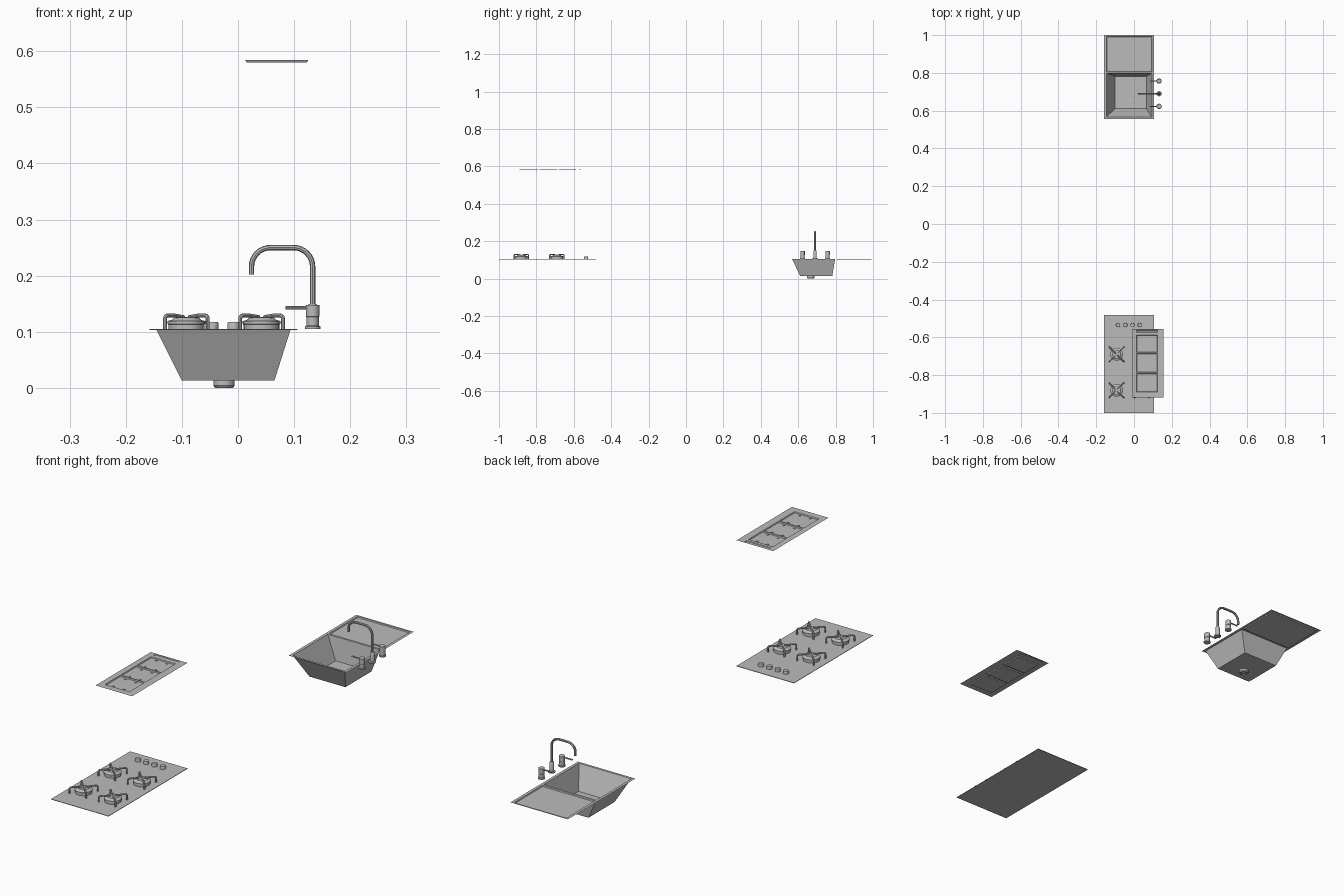
import bpy, bmesh, math
from mathutils import Vector

cube = bpy.data.objects.get("Cube")
if cube:
    bpy.data.objects.remove(cube, do_unlink=True)

steel = bpy.data.materials.new("brushed steel grey")
steel.use_nodes = True
GREY = (0.5, 0.5, 0.5, 1)
steel.diffuse_color = GREY
steel.node_tree.nodes["Principled BSDF"].inputs["Base Color"].default_value = GREY

TOP = 0.105  # worktop level


def finish(name, bm, smooth=False):
    bmesh.ops.recalc_face_normals(bm, faces=bm.faces)
    mesh = bpy.data.meshes.new(name)
    bm.to_mesh(mesh)
    bm.free()
    mesh.materials.append(steel)
    obj = bpy.data.objects.new(name, mesh)
    bpy.context.collection.objects.link(obj)
    if smooth:
        select(obj)
        bpy.ops.object.shade_smooth_by_angle(angle=math.radians(35))
    return obj


def select(obj):
    bpy.ops.object.select_all(action='DESELECT')
    obj.select_set(True)
    bpy.context.view_layer.objects.active = obj


def box(name, x, y, z):
    bm = bmesh.new()
    bmesh.ops.create_cube(bm, size=1)
    for v in bm.verts:
        v.co = [r[0] + (c + 0.5) * (r[1] - r[0]) for c, r in zip(v.co, (x, y, z))]
    return finish(name, bm)


def lathe(name, centre, profile, steps=24):
    """Turned part: profile is a list of (radius, z)."""
    bm = bmesh.new()
    verts = [bm.verts.new((centre[0] + r, centre[1], z)) for r, z in profile]
    edges = [bm.edges.new(pair) for pair in zip(verts, verts[1:])]
    bmesh.ops.spin(bm, geom=verts + edges, cent=(*centre, 0), axis=(0, 0, 1),
                   angle=math.tau, steps=steps)
    bmesh.ops.remove_doubles(bm, verts=bm.verts, dist=1e-5)
    return finish(name, bm, True)


def tube(name, points, radius):
    """Round bar along a path."""
    curve = bpy.data.curves.new(name, 'CURVE')
    curve.dimensions = '3D'
    curve.bevel_depth = radius
    curve.bevel_resolution = 2
    curve.use_fill_caps = True
    spline = curve.splines.new('POLY')
    spline.points.add(len(points) - 1)
    for p, co in zip(spline.points, points):
        p.co = (*co, 1)
    curve.materials.append(steel)
    obj = bpy.data.objects.new(name, curve)
    bpy.context.collection.objects.link(obj)
    select(obj)
    bpy.ops.object.convert(target='MESH')
    bpy.ops.object.shade_smooth_by_angle(angle=math.radians(40))
    return obj


def rounded(points, radius, steps=6):
    """Replace the inner corners of a path by arcs."""
    pts = [Vector(p) for p in points]
    path = [pts[0]]
    for a, b, c in zip(pts, pts[1:], pts[2:]):
        start = b + (a - b).normalized() * radius
        end = b + (c - b).normalized() * radius
        for i in range(steps + 1):
            t = math.pi / 2 * i / steps
            path.append(b + (start - b) * (1 - math.sin(t)) + (end - b) * (1 - math.cos(t)))
    return path + [pts[-1]]


def sheet(name, xs, ys, z, recesses):
    """Thin sheet cut on a grid; recesses maps (column, row) to its depth and floor insets."""
    bm = bmesh.new()
    grid = [[bm.verts.new((x, y, z)) for y in ys] for x in xs]
    for i in range(len(xs) - 1):
        for j in range(len(ys) - 1):
            rim = [grid[i][j], grid[i + 1][j], grid[i + 1][j + 1], grid[i][j + 1]]
            if (i, j) not in recesses:
                bm.faces.new(rim)
                continue
            depth, (west, east, south, north) = recesses[i, j]
            shifts = ((west, south), (-east, south), (-east, -north), (west, -north))
            floor = [bm.verts.new(v.co + Vector((*s, -depth))) for v, s in zip(rim, shifts)]
            bm.faces.new(floor)
            for k in range(4):
                n = (k + 1) % 4
                bm.faces.new((rim[k], rim[n], floor[n], floor[k]))
    return finish(name, bm)


# Hob plate, burners with pan supports, and knobs
box("hob_plate", (-0.158, 0.106), (-1, -0.482), (TOP - 0.002, TOP))
for bx in (-0.092, 0.042):
    for by in (-0.88, -0.69):
        lathe("burner", (bx, by), [(0.032, TOP), (0.032, 0.113), (0.034, 0.114),
                                   (0.034, 0.119), (0.026, 0.121), (0.022, 0.125), (0, 0.126)])
        for sx in (-1, 1):
            for sy in (-1, 1):
                path = [(bx + sx * r, by + sy * r, z) for r, z in
                        ((0.038, TOP), (0.038, 0.129), (0.022, 0.129), (0.005, 0.126))]
                tube("pan_support_arm", rounded(path[:3], 0.006, 3) + [path[3]], 0.0035)
for i in range(4):
    lathe("hob_knob", (-0.084 + 0.038 * i, -0.535),
          [(0.011, TOP), (0.011, 0.115), (0.010, 0.117), (0, 0.117)])

# Sink: rim, tapered bowl and shallow drainer
sheet("sink", (-0.158, -0.146, 0.094, 0.106), (0.557, 0.567, 0.797, 0.806, 0.992, 1.0), TOP,
      {(1, 1): (0.092, (0.046, 0.029, 0.044, 0.015)),
       (1, 3): (0.004, (0.002, 0.002, 0.002, 0.002))})
lathe("sink_drain", (-0.025, 0.667), [(0, 0.014), (0.015, 0.014), (0.019, 0.0145), (0.019, 0.004),
                                      (0.016, 0), (0.012, 0), (0.012, 0.004), (0, 0.004)])

# Tap: swan neck spout and two side handles with levers
TAP_X, TAP_Y = 0.133, 0.69
lathe("tap_base", (TAP_X, TAP_Y), [(0, TOP), (0.014, TOP), (0.014, 0.109), (0.009, 0.111),
                                   (0.009, 0.146), (0.007, 0.149), (0, 0.149)])
tube("tap_spout", rounded([(TAP_X, TAP_Y, 0.14), (TAP_X, TAP_Y, 0.25),
                           (0.024, TAP_Y, 0.25), (0.024, TAP_Y, 0.202)], 0.034, 8), 0.0048)
for side in (-1, 1):
    hy = TAP_Y + side * 0.067
    lathe("tap_handle", (TAP_X, hy), [(0, TOP), (0.014, TOP), (0.014, 0.109), (0.011, 0.111),
                                      (0.011, 0.126), (0.012, 0.127), (0.012, 0.148), (0, 0.148)])
    tube("tap_lever", [(TAP_X, hy, 0.143), (0.085, hy, 0.143)], 0.003)

# Extractor panel: three shallow filter trays and a control slot
HOOD = 0.584
rows = (-0.918, -0.89, -0.791, -0.785, -0.686, -0.680, -0.588, -0.575, -0.562, -0.556)
small = (0.002,) * 4
sheet("extractor_panel", (-0.011, 0.013, 0.125, 0.157), rows, HOOD,
      {(1, j): (0.004 if j < 7 else 0.002, small) for j in (1, 3, 5, 7)})
for j in (1, 3, 5):
    for x in (0.045, 0.093):
        for y in (rows[j] + 0.012, rows[j + 1] - 0.012):
            box("filter_clip", (x - 0.004, x + 0.004), (y - 0.003, y + 0.003), (0.580, 0.582))
